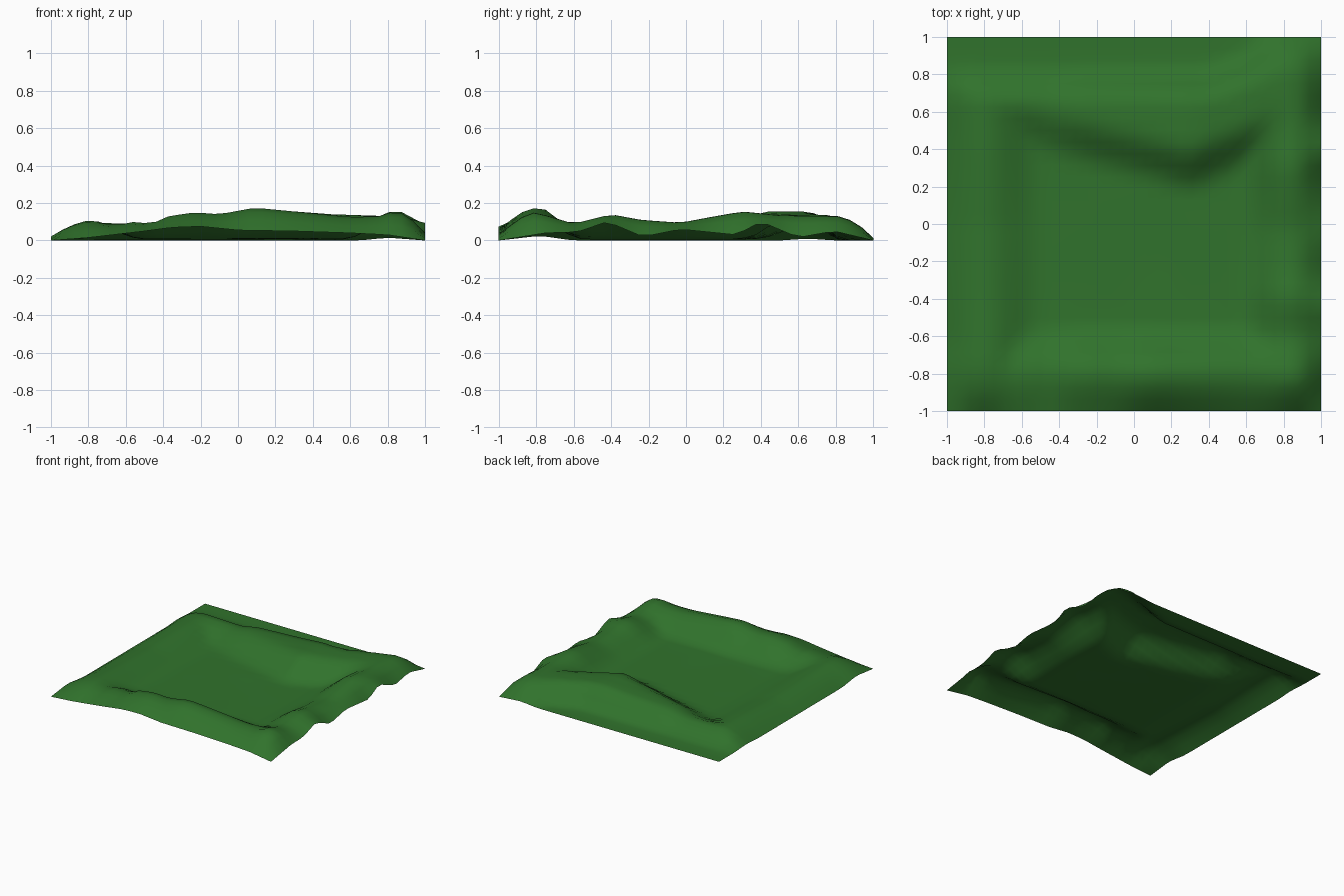
import bpy, bmesh
from mathutils import Vector, noise

if "Cube" in bpy.data.objects:
    bpy.data.objects.remove(bpy.data.objects["Cube"])

N = 32          # grid cells per side
FLOOR = 0.006   # valley floor height


def smooth(t):
    t = max(0.0, min(1.0, t))
    return t * t * (3 - 2 * t)


def along(points, t):
    """Piecewise-linear value along one side."""
    for (a, za), (b, zb) in zip(points, points[1:]):
        if t <= b:
            return za + (zb - za) * (t - a) / (b - a)
    return points[-1][1]


# Rim heights on the four borders
EDGE_FRONT = [(-1, 0), (-.8, .015), (-.5, .05), (-.35, .07), (-.2, .075), (0, .055),
              (.3, .05), (.6, .04), (.8, .03), (1, 0)]
EDGE_RIGHT = [(-1, 0), (-.75, .04), (-.58, .045), (-.42, .1), (-.23, .02), (-.03, .06),
              (.27, .03), (.4, .1), (.6, .016), (.79, .05), (1, 0)]
EDGE_BACK = [(-1, 0), (.65, 0), (.8, .015), (1, 0)]
EDGE_LEFT = [(-1, 0), (-.78, .025), (-.6, 0), (.5, 0), (.65, .01), (.8, 0), (1, 0)]

# Crest heights of the hills just inside each border
HILL_FRONT = [(-1, .06), (-.8, .1), (-.64, .08), (-.58, .1), (-.46, .09), (-.37, .13),
              (-.23, .15), (-.1, .14), (.09, .175), (.35, .15), (.6, .125), (.8, .13), (1, .12)]
HILL_RIGHT = [(-1, .13), (-.8, .15), (-.6, .09), (-.4, .14), (-.24, .11), (-.03, .095),
              (.13, .125), (.3, .155), (.5, .135), (.8, .13), (1, .11)]
HILL_BACK = [(-1, .07), (-.75, .1), (-.45, .09), (-.3, .12), (.1, .14), (.3, .155),
             (.5, .14), (.8, .13), (1, .12)]
HILL_LEFT = [(-1, .08), (-.75, .105), (-.4, .09), (0, .08), (.4, .095), (.75, .1), (1, .07)]

# The back hill: where its crest ends and its outer slope starts, along x
BACK_CREST = [(-1, .32), (-.6, .34), (0, .5), (.3, .58), (.8, .36), (1, .3)]
BACK_START = [(-1, .12), (-.8, .16), (.4, .16), (.8, 0), (1, 0)]


def height(x, y):
    crest_b, start_b = along(BACK_CREST, x), along(BACK_START, x)
    # border height, crest height, distance, crest end, foot, outer slope start and width
    sides = [(along(EDGE_FRONT, x), along(HILL_FRONT, x), y + 1, .22, .46, 0, .17),
             (along(EDGE_BACK, x), along(HILL_BACK, x), 1 - y, crest_b, crest_b + .26, start_b, .18),
             (along(EDGE_LEFT, y), along(HILL_LEFT, y), x + 1, .22, .5, 0, .19),
             (along(EDGE_RIGHT, y), along(HILL_RIGHT, y), 1 - x, .18, .44, 0, .13)]
    land = FLOOR + .006 * noise.noise(Vector((x * 2.5, y * 2.5, 3)))
    edge, inside = 0.0, 1.0
    for rim, crest, d, flat, foot, start, ramp in sides:
        land = max(land, FLOOR + (crest - FLOOR) * (1 - smooth((d - flat) / (foot - flat))))
        edge += rim * max(0.0, 1 - d / .3)
        t = max(0.0, min(1.0, (d - start) / ramp))
        inside *= smooth(t) if start > .05 else t * (1.6 - .6 * t)
    return max(0.0, edge * (1 - inside) + land * inside)


# Terrain sheet
bm = bmesh.new()
bmesh.ops.create_grid(bm, x_segments=N, y_segments=N, size=1)
for vert in bm.verts:
    vert.co.z = height(vert.co.x, vert.co.y)
for face in bm.faces:
    face.smooth = True
mesh = bpy.data.meshes.new("terrain")
bm.to_mesh(mesh)
bm.free()
terrain = bpy.data.objects.new("terrain", mesh)
bpy.context.collection.objects.link(terrain)

# Grass colour
grass = bpy.data.materials.new("grass")
grass.diffuse_color = (0.03, 0.17, 0.025, 1)
grass.use_nodes = True
grass.node_tree.nodes["Principled BSDF"].inputs["Base Color"].default_value = grass.diffuse_color
mesh.materials.append(grass)
